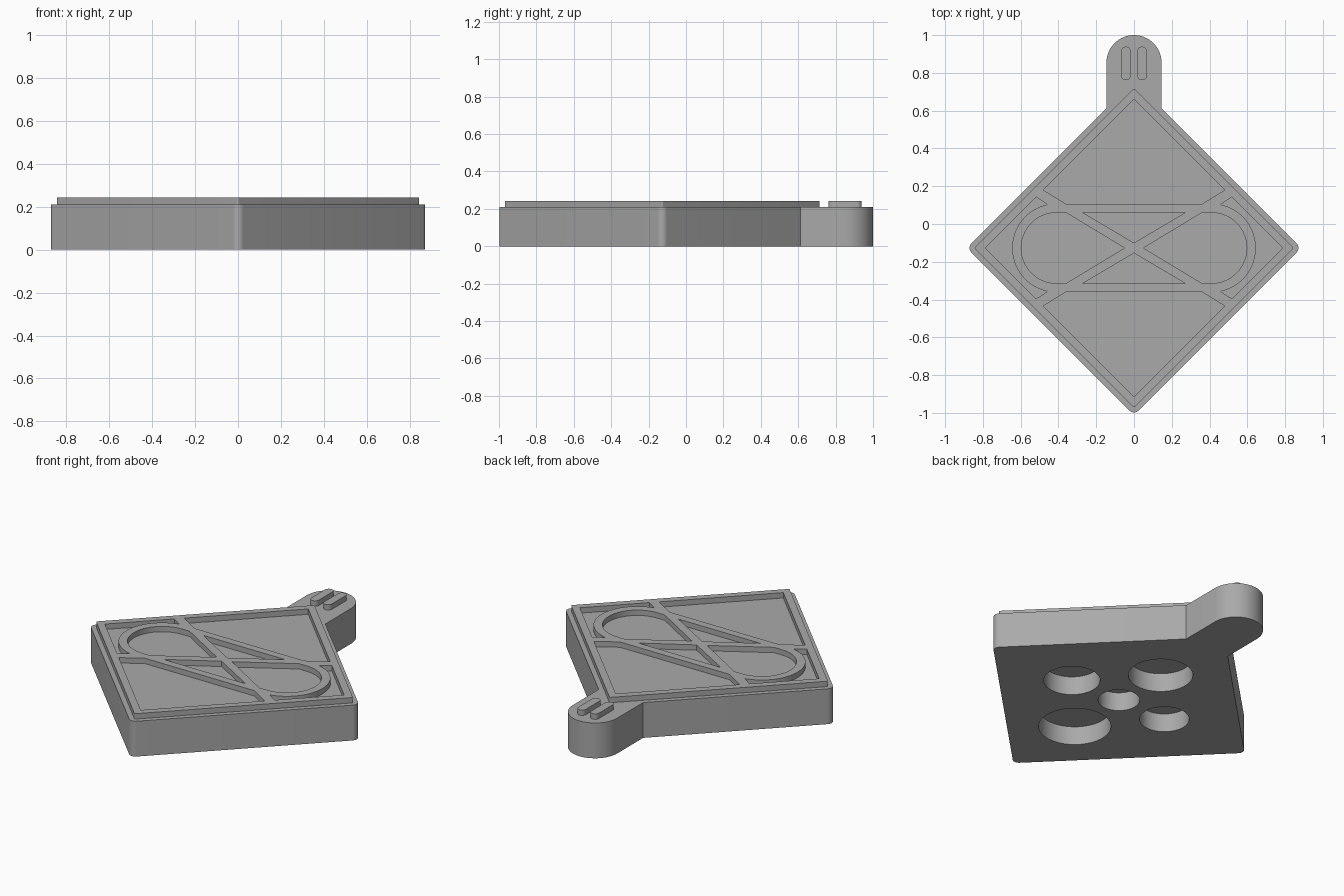
import bpy, bmesh, math

if "Cube" in bpy.data.objects:
    bpy.data.objects.remove(bpy.data.objects["Cube"])

CY = -0.127          # centre of the diamond
TOP, RAISED = 0.21, 0.242

grey = bpy.data.materials.new("plain grey")
grey.use_nodes = True
colour = (0.4, 0.4, 0.4, 1)
grey.diffuse_color = colour
grey.node_tree.nodes["Principled BSDF"].inputs["Base Color"].default_value = colour


def arc(cx, cy, r, start, end, n=24):
    """Points along an arc, angles in degrees."""
    angles = [math.radians(start + (end - start) * i / n) for i in range(n + 1)]
    return [(cx + r * math.cos(a), cy + r * math.sin(a)) for a in angles]


def circle(cx, cy, r, n=64):
    return arc(cx, cy, r, 0, 360, n)[:-1]


def rounded_diamond(half, r):
    """Diamond with rounded corners, counter-clockwise from the right corner."""
    d = half - r * math.sqrt(2)
    pts = []
    for k in range(4):
        a = math.radians(90 * k)
        pts += arc(d * math.cos(a), CY + d * math.sin(a), r, 90 * k - 45, 90 * k + 45, 8)
    return pts


def mirror_x(pts):
    return [(-x, y) for x, y in pts]


def mirror_y(pts):
    return [(x, 2 * CY - y) for x, y in pts]


def slab(name, outlines, z0, z1):
    """Extrude flat outlines; outlines inside another one become openings."""
    curve = bpy.data.curves.new(name, "CURVE")
    curve.dimensions = "2D"
    curve.fill_mode = "BOTH"
    curve.extrude = (z1 - z0) / 2
    for pts in outlines:
        spline = curve.splines.new("POLY")
        spline.points.add(len(pts) - 1)
        for p, (x, y) in zip(spline.points, pts):
            p.co = (x, y, 0, 1)
        spline.use_cyclic_u = True
    temp = bpy.data.objects.new(name, curve)
    mesh = bpy.data.meshes.new_from_object(temp)
    bpy.data.objects.remove(temp)
    bm = bmesh.new()
    bm.from_mesh(mesh)
    bmesh.ops.translate(bm, verts=bm.verts, vec=(0, 0, (z0 + z1) / 2))
    bmesh.ops.remove_doubles(bm, verts=bm.verts, dist=0.0001)
    bmesh.ops.recalc_face_normals(bm, faces=bm.faces)
    bm.to_mesh(mesh)
    bm.free()
    mesh.materials.clear()
    mesh.materials.append(grey)
    obj = bpy.data.objects.new(name, mesh)
    bpy.context.collection.objects.link(obj)
    return obj


def smooth(obj):
    bpy.ops.object.select_all(action="DESELECT")
    obj.select_set(True)
    bpy.context.view_layer.objects.active = obj
    bpy.ops.object.shade_smooth_by_angle(angle=math.radians(30))


# Diamond body with the rounded hanging tab at the back
HALF, TAB = 0.885, 0.146
diamond = rounded_diamond(HALF, 0.035)
neck = CY + HALF - TAB
right = [p for p in diamond if p[0] > 0.1 and p[1] > CY]
rest = [p for p in diamond if p[1] <= CY and p not in right]
left = [p for p in diamond if p[0] < -0.1 and p[1] > CY]
split = [p for p in rest if p[0] > 0.8]
lower = [p for p in rest if p not in split]
tab = [(TAB, neck)] + arc(0, 1 - TAB, TAB, 0, 180, 32) + [(-TAB, neck)]
body = slab("body", [right + tab + left + lower + split], 0, TOP)

# Blind round pockets in the underside: x, y from centre, radius
sockets = [(0, 0, 0.112), (0.33, 0, 0.152), (-0.32, 0, 0.134),
           (0, 0.35, 0.174), (0, -0.37, 0.195)]
cutter = slab("socket_cutter", [circle(x, CY + y, r) for x, y, r in sockets], -0.1, 0.11)
cut = body.modifiers.new("sockets", "BOOLEAN")
cut.operation = "DIFFERENCE"
cut.solver = "EXACT"
cut.object = cutter
bpy.context.view_layer.update()
body.data = bpy.data.meshes.new_from_object(
    body.evaluated_get(bpy.context.evaluated_depsgraph_get()))
body.modifiers.clear()
bpy.data.objects.remove(cutter)

# Raised rim and crossed bands: one plate with openings
INNER = 0.787
large = [(0, CY + INNER), (-0.48, CY + INNER - 0.48), (-0.36, 0.106),
         (0.36, 0.106), (0.48, CY + INNER - 0.48)]
small = [(-0.27, 0.06), (0.27, 0.06), (0, -0.1)]
lobe = [(0.05, CY)] + mirror_y([(0.36, 0.06)]) + arc(0.41, CY, 0.187, -90, 90, 40) + [(0.36, 0.06)]
corner = [(INNER, CY), (0.518, CY + INNER - 0.518)] + arc(0.41, CY, 0.235, 78, -78, 40)
corner += mirror_y([(0.518, CY + INNER - 0.518)])
openings = [large, mirror_y(large), small, mirror_y(small),
            lobe, mirror_x(lobe), corner, mirror_x(corner)]
relief = slab("raised_relief", [rounded_diamond(0.845, 0.008)] + openings, TOP, RAISED)

# Two raised bars on the tab
bars = []
for name, x in (("right_tab_bar", -0.043), ("left_tab_bar", 0.043)):
    outline = arc(x, 0.914, 0.025, 0, 180, 16) + arc(x, 0.786, 0.025, 180, 360, 16)
    bars.append(slab(name, [outline], TOP, RAISED))

for obj in [body, relief] + bars:
    smooth(obj)
